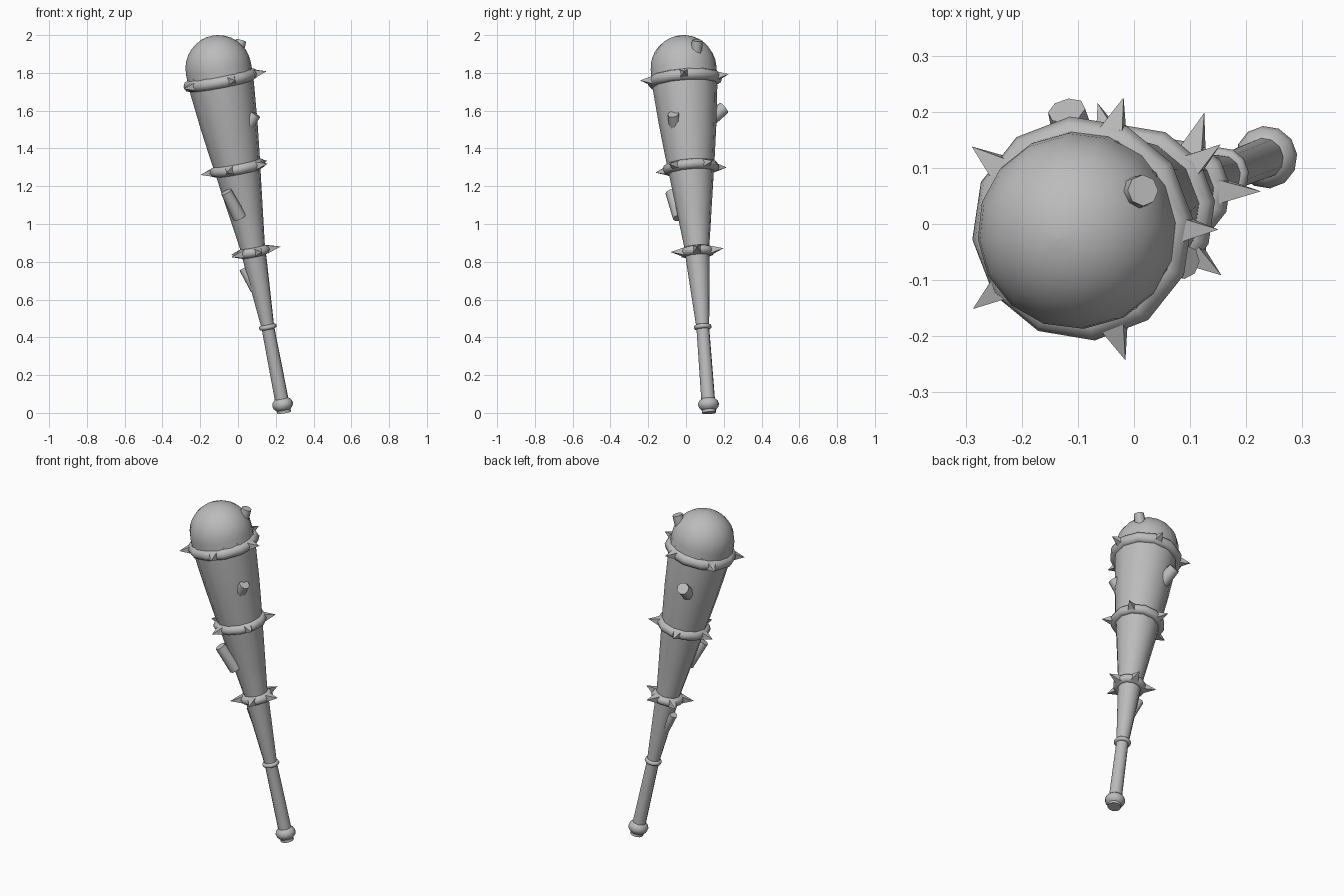
import bpy
import math
from mathutils import Vector, Matrix

if "Cube" in bpy.data.objects:
    bpy.data.objects.remove(bpy.data.objects["Cube"], do_unlink=True)

# Single plain grey for the whole club
grey = bpy.data.materials.new("plain_grey")
grey.use_nodes = True
colour = (0.5, 0.5, 0.5, 1)
grey.diffuse_color = colour
grey.node_tree.nodes["Principled BSDF"].inputs["Base Color"].default_value = colour

# Leaning frame: local z runs from the pommel up to the head
POMMEL = Vector((0.236, 0.119, 0.045))
AXIS = Vector((-0.191, -0.074, 1))
STRETCH = AXIS.length
FRAME = Matrix.Translation(POMMEL) @ Vector((0, 0, 1)).rotation_difference(AXIS).to_matrix().to_4x4()


def along(height):
    """Distance along the leaning axis for a world height."""
    return (height - POMMEL.z) * STRETCH


def finish(obj, name, matrix, smooth=True):
    obj.name = name
    obj.data.name = name
    obj.matrix_world = matrix
    obj.data.materials.append(grey)
    if smooth:
        bpy.ops.object.select_all(action='DESELECT')
        obj.select_set(True)
        bpy.context.view_layer.objects.active = obj
        bpy.ops.object.shade_smooth_by_angle(angle=math.radians(50))
    return obj


def lathe(name, profile, sides):
    """Revolve (radius, height) points, closing both ends with a fan or cap."""
    verts, faces = [], []
    for r, z in profile:
        for i in range(sides):
            a = math.tau * (i + 0.2) / sides
            verts.append((r * math.cos(a), r * math.sin(a), z))
    for k in range(len(profile) - 1):
        for i in range(sides):
            j = (i + 1) % sides
            faces.append((k * sides + i, k * sides + j, (k + 1) * sides + j, (k + 1) * sides + i))
    faces.append(tuple(reversed(range(sides))))
    faces.append(tuple(range(len(verts) - sides, len(verts))))
    mesh = bpy.data.meshes.new(name)
    mesh.from_pydata(verts, [], faces)
    obj = bpy.data.objects.new(name, mesh)
    bpy.context.collection.objects.link(obj)
    return finish(obj, name, FRAME)


def ring(name, height, outer, tube):
    bpy.ops.mesh.primitive_torus_add(major_segments=12, minor_segments=8,
                                     major_radius=outer - tube, minor_radius=tube)
    turn = Matrix.Rotation(math.radians(6), 4, 'Z')
    finish(bpy.context.object, name, FRAME @ Matrix.Translation((0, 0, along(height))) @ turn)


def spikes(name, height, base, tip, start):
    """Five square pyramids pointing out of a ring."""
    for i in range(5):
        bpy.ops.mesh.primitive_cone_add(vertices=4, radius1=0.03, radius2=0, depth=tip - base)
        place = (Matrix.Translation((0, 0, along(height)))
                 @ Matrix.Rotation(math.radians(start + 72 * i), 4, 'Z')
                 @ Matrix.Translation(((base + tip) / 2, 0, 0))
                 @ Matrix.Rotation(math.pi / 2, 4, 'Y')
                 @ Matrix.Rotation(math.pi / 4, 4, 'Z'))
        finish(bpy.context.object, f"{name}_{i + 1}", FRAME @ place, smooth=False)


def stub(name, cap, direction, radius, length):
    """Cut branch stub whose flat end is centred on cap."""
    d = Vector(direction).normalized()
    bpy.ops.mesh.primitive_cone_add(vertices=8, radius1=radius * 1.25, radius2=radius, depth=length)
    turn = Vector((0, 0, 1)).rotation_difference(d).to_matrix().to_4x4()
    finish(bpy.context.object, name, Matrix.Translation(Vector(cap) - d * length / 2) @ turn)


# Handle and flaring shaft
shaft = [(0.037, 0.0), (0.034, 0.455), (0.038, 0.5), (0.062, 0.8), (0.067, 0.88), (0.09, 1.05),
         (0.117, 1.25), (0.132, 1.36), (0.152, 1.52), (0.172, 1.72), (0.174, 1.8)]
lathe("shaft", [(r, along(z)) for r, z in shaft], 12)

# Rounded head
head_r, head_t = 0.175, along(1.825)
dome = [(head_r, head_t - 0.08)]
dome += [(head_r * math.cos(a), head_t + head_r * math.sin(a))
         for a in (math.pi / 2 * k / 8 for k in range(8))]
dome.append((0.002, head_t + head_r))
lathe("head", dome, 16)

# Flattened pommel
pommel = [(max(0.002, 0.056 * math.cos(a)), 0.041 * math.sin(a))
          for a in (math.pi * (k / 8 - 0.5) for k in range(9))]
lathe("pommel", pommel, 12)

# Collars, with spikes on the three large ones
ring("grip_ring", 0.455, 0.048, 0.013)
for label, height, outer, tube, tip, start in (
        ("lower", 0.853, 0.092, 0.025, 0.147, 0),
        ("middle", 1.297, 0.151, 0.028, 0.199, 36),
        ("upper", 1.762, 0.201, 0.032, 0.247, 0)):
    ring(label + "_ring", height, outer, tube)
    spikes(label + "_spike", height, outer - 0.017, tip, start)

# Branch stubs
stub("head_stub", (0.016, 0.06, 1.972), (0.25, 0.1, 0.95), 0.028, 0.15)
stub("left_stub", (0.092, -0.068, 1.582), (0.55, -0.15, 0.8), 0.03, 0.14)
stub("back_stub", (-0.12, 0.202, 1.615), (-0.2, 0.75, 0.6), 0.034, 0.16)
stub("front_stub", (-0.062, -0.08, 1.17), (-0.45, -0.3, 0.85), 0.03, 0.16)
stub("right_stub", (0.028, 0.08, 0.765), (-0.5, 0.05, 0.85), 0.023, 0.13)
